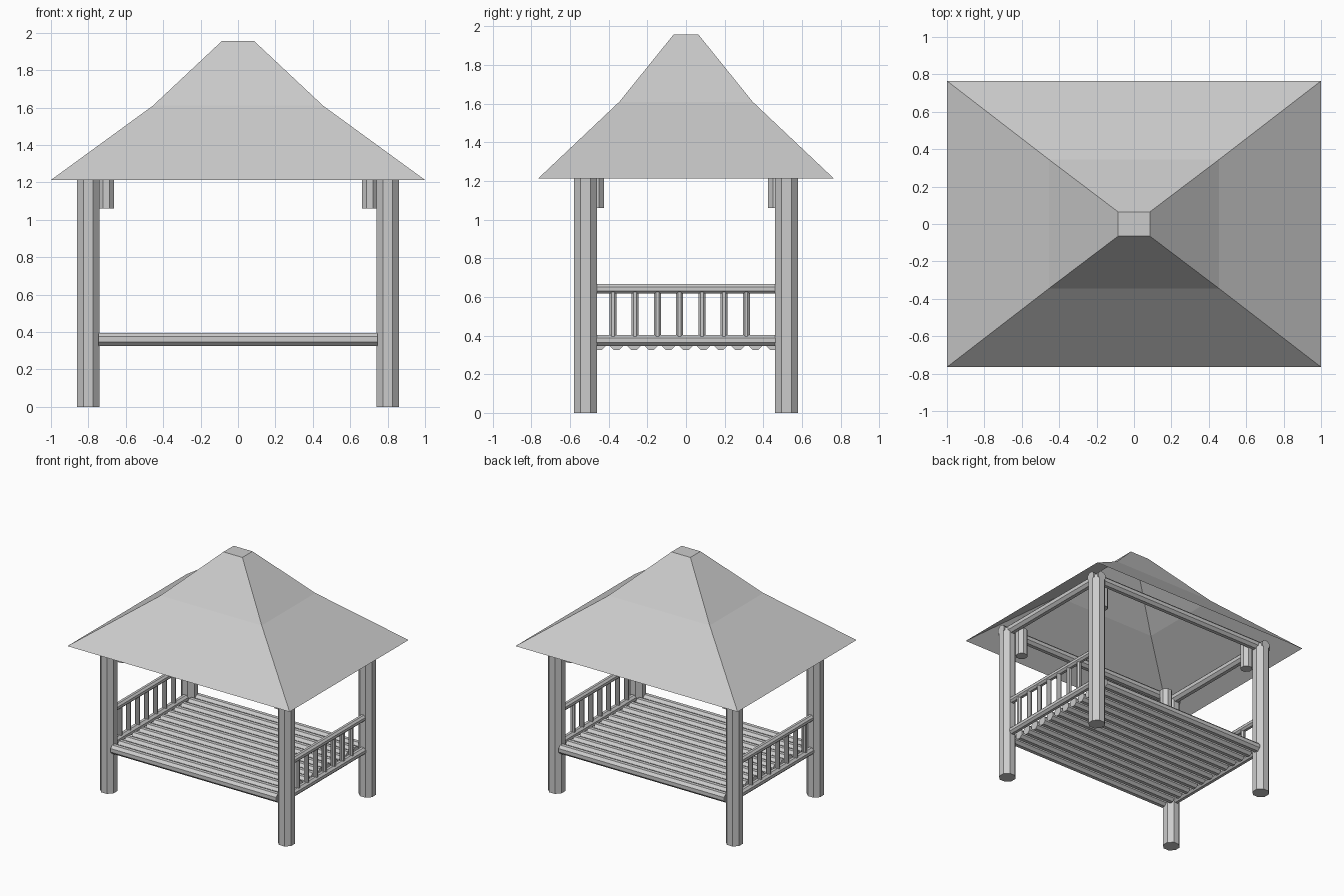
import bpy, bmesh
from math import pi, cos
from mathutils import Vector, Matrix

if "Cube" in bpy.data.objects:
    bpy.data.objects.remove(bpy.data.objects["Cube"])

GREY = (0.6, 0.6, 0.6, 1)
mat = bpy.data.materials.new("plain grey")
mat.use_nodes = True
mat.diffuse_color = GREY
mat.node_tree.nodes["Principled BSDF"].inputs["Base Color"].default_value = GREY


def finish(name, bm):
    mesh = bpy.data.meshes.new(name)
    bm.to_mesh(mesh)
    bm.free()
    mesh.materials.append(mat)
    obj = bpy.data.objects.new(name, mesh)
    bpy.context.collection.objects.link(obj)
    return obj


def pole(name, start, end, half_width):
    """Eight-sided pole with flat sides facing the axes."""
    a, b = Vector(start), Vector(end)
    bm = bmesh.new()
    radius = half_width / cos(pi / 8)
    bmesh.ops.create_cone(bm, cap_ends=True, segments=8, radius1=radius,
                          radius2=radius, depth=(b - a).length)
    turn = (b - a).to_track_quat('Z', 'Y').to_matrix().to_4x4()
    spin = Matrix.Rotation(pi / 8, 4, 'Z')
    bm.transform(Matrix.Translation((a + b) / 2) @ turn @ spin)
    return finish(name, bm)


PX, PY = 0.8, 0.52      # post centres
BEAM_Z = 1.255

# Corner posts and the short hanging stubs beside them
for sx, side in ((-1, "right"), (1, "left")):
    for sy, end in ((-1, "front"), (1, "back")):
        pole(f"post_{end}_{side}", (sx * PX, sy * PY, 0),
             (sx * PX, sy * PY, 1.26), 0.06)
        pole(f"hanging_stub_{end}_{side}", (sx * 0.705, sy * 0.467, 1.06),
             (sx * 0.705, sy * 0.467, 1.28), 0.043)

# Beams under the eaves
for sy, end in ((-1, "front"), (1, "back")):
    pole(f"eave_beam_{end}", (-PX - 0.06, sy * PY, BEAM_Z),
         (PX + 0.06, sy * PY, BEAM_Z), 0.035)
for sx, side in ((-1, "right"), (1, "left")):
    pole(f"eave_beam_{side}", (sx * PX, -PY - 0.06, BEAM_Z),
         (sx * PX, PY + 0.06, BEAM_Z), 0.035)

# Floor of round slats
SLATS = 13
for i in range(SLATS):
    y = -0.54 + 1.08 * i / (SLATS - 1)
    pole(f"floor_slat_{i + 1}", (-0.745, y, 0.361), (0.745, y, 0.361), 0.035)

# Side railings with balusters
for sx, side in ((-1, "right"), (1, "left")):
    for name, z, half in (("lower_rail", 0.375, 0.028), ("upper_rail", 0.642, 0.025)):
        pole(f"{name}_{side}", (sx * PX, -PY, z), (sx * PX, PY, z), half)
    for i in range(7):
        y = -0.378 + 0.115 * i
        pole(f"baluster_{side}_{i + 1}", (sx * PX, y, 0.385),
             (sx * PX, y, 0.635), 0.018)

# Hipped roof shell, open below, in two slopes with a flat cap
bm = bmesh.new()
rings = []
for hx, hy, z in ((1, 0.765, 1.213), (0.455, 0.345, 1.61), (0.085, 0.065, 1.957)):
    rings.append([bm.verts.new((sx * hx, sy * hy, z))
                  for sx, sy in ((-1, -1), (1, -1), (1, 1), (-1, 1))])
for low, high in zip(rings, rings[1:]):
    for i in range(4):
        j = (i + 1) % 4
        bm.faces.new((low[i], low[j], high[j], high[i]))
bm.faces.new(rings[-1])
finish("roof", bm)
